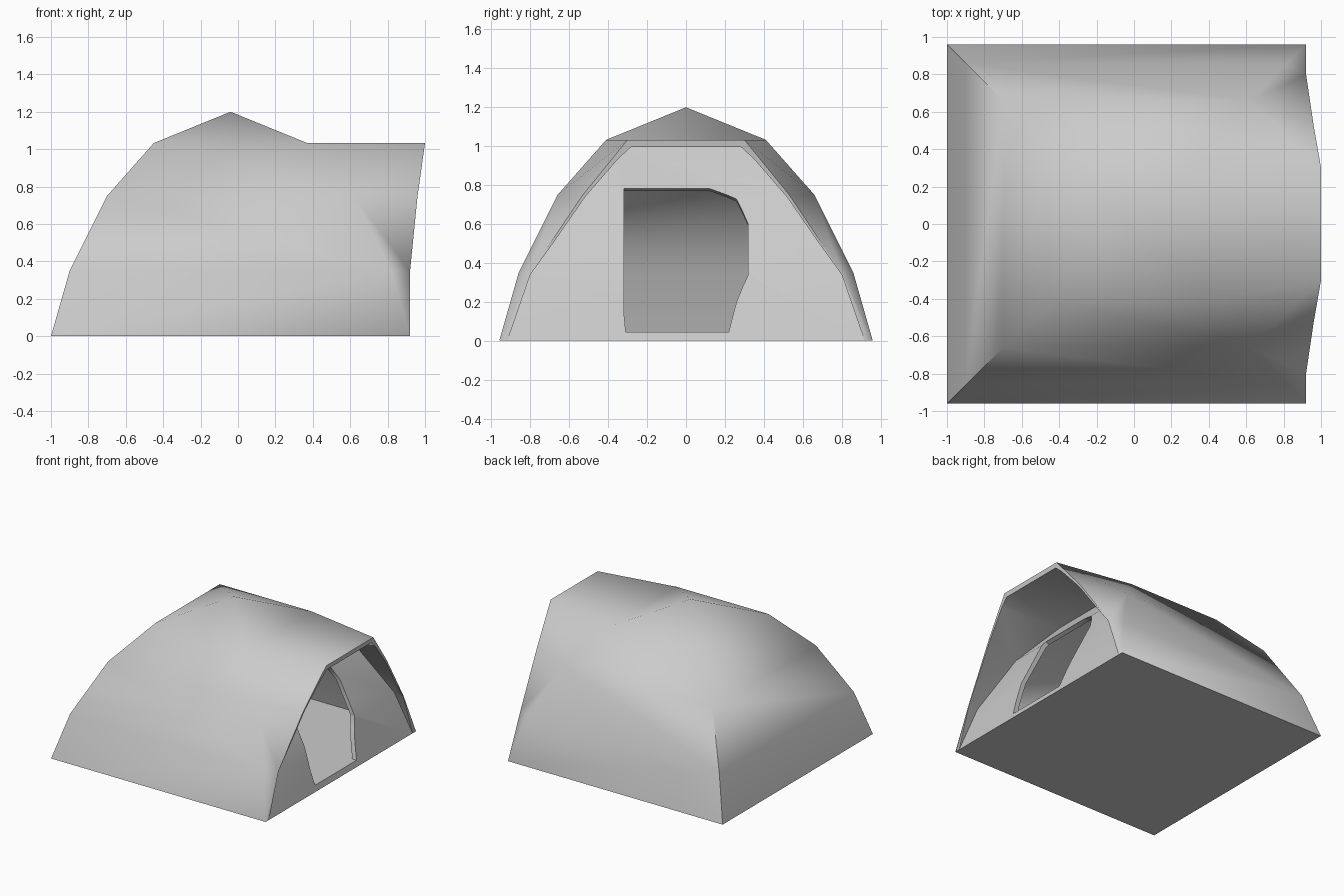
import bpy, bmesh

if "Cube" in bpy.data.objects:
    bpy.data.objects.remove(bpy.data.objects["Cube"])

CX = -0.04  # dome centre in x


def make_object(name, verts, faces):
    mesh = bpy.data.meshes.new(name)
    mesh.from_pydata(verts, [], faces)
    bm = bmesh.new()
    bm.from_mesh(mesh)
    bmesh.ops.remove_doubles(bm, verts=bm.verts, dist=1e-4)
    bmesh.ops.triangulate(bm, faces=bm.faces)
    bmesh.ops.recalc_face_normals(bm, faces=bm.faces)
    bm.to_mesh(mesh)
    bm.free()
    obj = bpy.data.objects.new(name, mesh)
    bpy.context.collection.objects.link(obj)
    return obj


def dome_parts(levels, apex):
    # Square rings stacked up to a point
    verts, faces = [], [(3, 2, 1, 0)]
    for h, z in levels:
        verts += [(CX - h, -h, z), (CX + h, -h, z), (CX + h, h, z), (CX - h, h, z)]
    verts.append((CX, 0, apex))
    top = 4 * (len(levels) - 1)
    for k in range(4):
        n = (k + 1) % 4
        for i in range(0, top, 4):
            if k != 1 or apex < 1.2:      # the +x side of the tent is the porch
                faces.append((i + k, i + n, i + 4 + n, i + 4 + k))
        faces.append((top + k, top + n, len(verts) - 1))
    return verts, faces


def loft(name, a, b):
    # Closed solid between two outlines
    n = len(a)
    faces = [tuple(range(n)), tuple(range(n, 2 * n))]
    faces += [(i, (i + 1) % n, n + (i + 1) % n, n + i) for i in range(n)]
    return make_object(name, a + b, faces)


def both_sides(points):
    return [(x, -y, z) for x, y, z in points] + [(x, y, z) for x, y, z in reversed(points)]


# Outer skin: dome with a porch drawn forward from its +x corners
levels = [(0.96, 0), (0.86, 0.35), (0.66, 0.75), (0.41, 1.033)]
front = [(0.92, 0.80, 0.35), (0.96, 0.53, 0.75), (1.0, 0.30, 1.033)]
verts, faces = dome_parts(levels, 1.2)
left, right = [1], [2]
for x, y, z in front:
    left.append(len(verts))
    right.append(len(verts) + 1)
    verts += [(x, -y, z), (x, y, z)]
for i in range(3):
    for corner, side in ((1, left), (2, right)):
        a, b = 4 * i + corner, 4 * i + 4 + corner
        faces.append((a, side[1], b) if i == 0 else (a, side[i], side[i + 1], b))
    faces.append((left[i], right[i], right[i + 1], left[i + 1]))
faces.append((13, left[3], right[3], 14))
tent = make_object("tent", verts, faces)

# Hollow room
room = make_object("room_cutter", *dome_parts(
    [(0.91, 0.04), (0.818, 0.35), (0.618, 0.74), (0.38, 1.0)], 1.155))

# Porch hollow, from the inner wall out past the opening
porch = loft("porch_cutter",
             both_sides([(0.949, 0.945, -0.1), (0.82, 0.825, 0.34),
                         (0.62, 0.62, 0.74), (0.40, 0.385, 0.995)]),
             both_sides([(1.1, 0.945, -0.1), (1.1, 0.755, 0.34),
                         (1.1, 0.475, 0.74), (1.1, 0.265, 0.995)]))


# Doorway, cut square to the sloping inner wall
def wall_x(z):
    for (h0, z0), (h1, z1) in zip(levels, levels[1:]):
        if z <= z1:
            return CX + h0 + (h1 - h0) * (z - z0) / (z1 - z0)


outline = [(-0.31, 0.045), (0.22, 0.045), (0.26, 0.20), (0.32, 0.34), (0.32, 0.60),
           (0.26, 0.73), (0.12, 0.785), (-0.32, 0.785), (-0.32, 0.15)]
ends = [[(wall_x(z) + d, y, z + d * 0.5 * z) for y, z in outline] for d in (-0.12, 0.12)]
door = loft("door_cutter", *ends)

bpy.context.view_layer.objects.active = tent
tent.select_set(True)
for cutter in (porch, room, door):
    mod = tent.modifiers.new(cutter.name, 'BOOLEAN')
    mod.operation = 'DIFFERENCE'
    mod.solver = 'EXACT'
    mod.object = cutter
    bpy.ops.object.modifier_apply(modifier=mod.name)
    bpy.data.objects.remove(cutter)

bpy.ops.object.shade_smooth_by_angle(angle=1.13)
